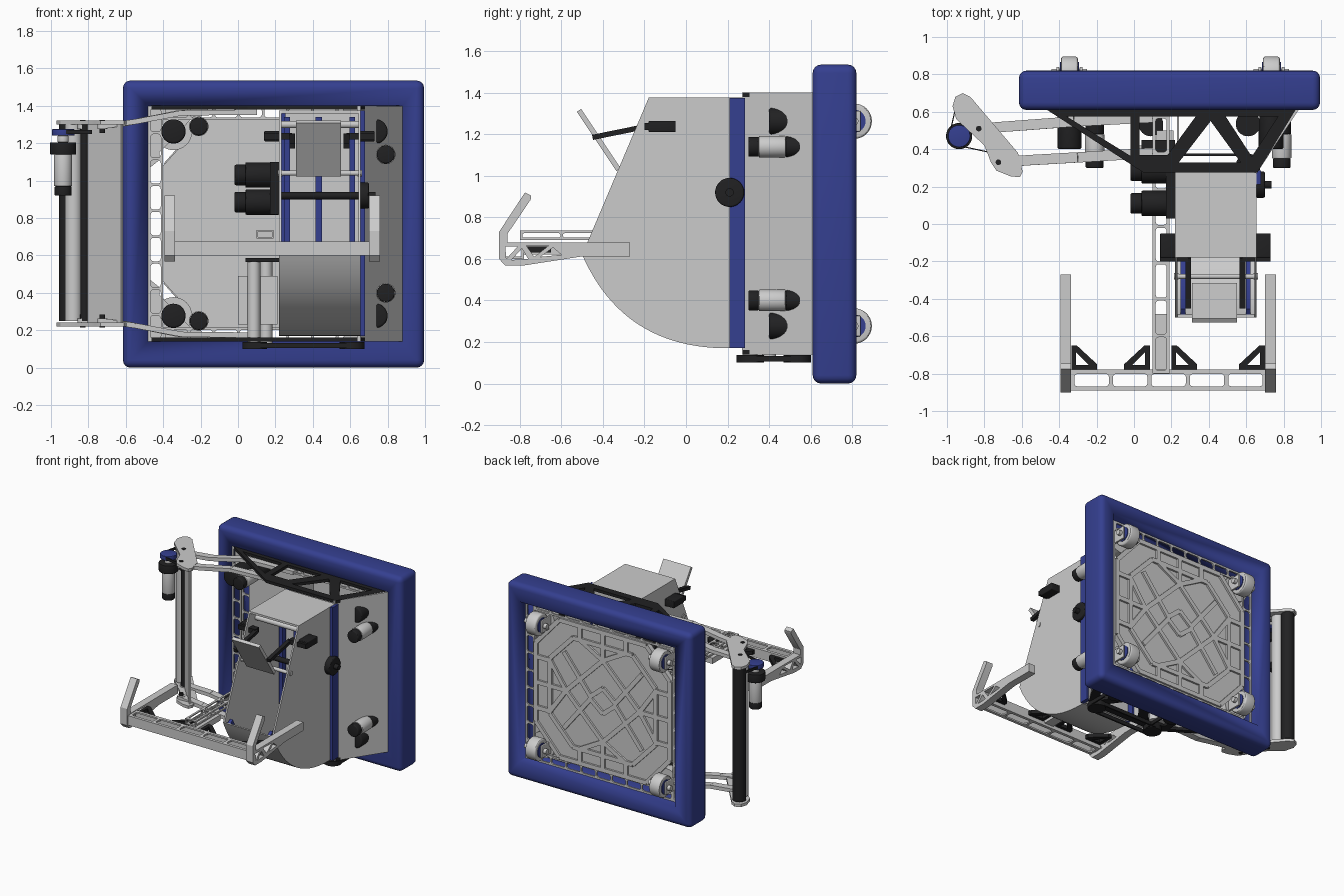
import bpy, bmesh, math
from mathutils import Vector, Matrix

if "Cube" in bpy.data.objects:
    bpy.data.objects.remove(bpy.data.objects["Cube"])

def material(name, col):
    m = bpy.data.materials.new(name)
    m.diffuse_color = (*col, 1)
    m.use_nodes = True
    m.node_tree.nodes["Principled BSDF"].inputs["Base Color"].default_value = m.diffuse_color
    return m
BLUE, BLACK = material("blue", (0.035, 0.05, 0.28)), material("black", (0.015, 0.015, 0.016))

def finish(name, bm, mat=None):
    bmesh.ops.recalc_face_normals(bm, faces=bm.faces)
    me = bpy.data.meshes.new(name)
    bm.to_mesh(me)
    bm.free()
    me.polygons.foreach_set("use_smooth", [True]*len(me.polygons))
    me.set_sharp_from_angle(angle=math.radians(30))
    if mat:
        me.materials.append(mat)
    ob = bpy.data.objects.new(name, me)
    bpy.context.collection.objects.link(ob)
    return ob

def box(name, x0, x1, y0, y1, z0, z1, mat=None, bev=0):
    bm = bmesh.new()
    bmesh.ops.create_cube(bm, size=1, matrix=Matrix.Translation(((x0+x1)/2, (y0+y1)/2, (z0+z1)/2))
                          @ Matrix.Diagonal((x1-x0, y1-y0, z1-z0, 1)))
    if bev:
        bmesh.ops.bevel(bm, geom=bm.edges[:], offset=bev, segments=4, affect='EDGES', profile=0.5)
    return finish(name, bm, mat)

def beam(name, p, q, w, h, mat=None, side=(0, 1, 0)):
    # box from p to q, w wide along the side direction, h the other way
    p, q = Vector(p), Vector(q)
    n = (q-p).cross(Vector(side)).normalized()
    s = n.cross((q-p).normalized())
    bm = bmesh.new()
    rot = Matrix((q-p, s*w, n*h)).transposed().to_4x4()
    bmesh.ops.create_cube(bm, size=1, matrix=Matrix.Translation((p+q)/2) @ rot)
    return finish(name, bm, mat)

def rod(name, p, q, r, mat=None, bev=0):
    p, q = Vector(p), Vector(q)
    bm = bmesh.new()
    m = Matrix.Translation((p+q)/2) @ (q-p).to_track_quat('Z', 'Y').to_matrix().to_4x4()
    bmesh.ops.create_cone(bm, cap_ends=True, segments=32, radius1=r, radius2=r, depth=(q-p).length, matrix=m)
    if bev:
        rim = [e for e in bm.edges if any(len(f.verts) > 4 for f in e.link_faces)]
        bmesh.ops.bevel(bm, geom=rim, offset=bev, segments=3, affect='EDGES', profile=0.5)
    return finish(name, bm, mat)

def plate(name, loops, plane, at, t, mat=None):
    # flat outline with holes, thickness t centred at `at` on the plane normal
    bm = bmesh.new()
    for lp in loops:
        vs = [bm.verts.new((a, b, at-t/2)) for a, b in lp]
        for i in range(len(vs)):
            bm.edges.new((vs[i-1], vs[i]))
    bmesh.ops.triangle_fill(bm, edges=bm.edges[:], use_beauty=True, normal=(0, 0, 1))
    new = bmesh.ops.extrude_face_region(bm, geom=bm.faces[:], use_keep_orig=True)['geom']
    bmesh.ops.translate(bm, vec=(0, 0, t), verts=[v for v in new if isinstance(v, bmesh.types.BMVert)])
    for v in bm.verts:
        a, b, c = v.co
        v.co = {'XY': (a, b, c), 'XZ': (a, c, b), 'YZ': (c, a, b)}[plane]
    return finish(name, bm, mat)

def rrect(a0, b0, a1, b1, r):
    return [(cx + r*math.cos(math.radians(s+k*30)), cy + r*math.sin(math.radians(s+k*30)))
            for cx, cy, s in ((a1-r, b1-r, 0), (a0+r, b1-r, 90), (a0+r, b0+r, 180), (a1-r, b0+r, 270))
            for k in range(4)]

def slotted(name, a0, b0, a1, b1, n, m, plane, at, t):
    # bar with n rounded slots along its longer side
    loops = [[(a0, b0), (a1, b0), (a1, b1), (a0, b1)]]
    wide = a1-a0 > b1-b0
    lo, hi = (a0, a1) if wide else (b0, b1)
    for i in range(n):
        s, e = lo+m+i*(hi-lo-m)/n, lo+(i+1)*(hi-lo-m)/n
        c = (s, b0+m, e, b1-m) if wide else (a0+m, s, a1-m, e)
        loops.append(rrect(*c, min(0.015, (min(b1-b0, a1-a0)-2*m)*0.45)))
    return plate(name, loops, plane, at, t)

ZC = 0.77
# bumper ring
bumper = box("bumper", -0.615, 0.995, 0.61, 0.82, 0, 1.535, BLUE, 0.04)
cutter = box("bumper_cutter", -0.48, 0.88, 0.5, 0.9, 0.14, 1.4, BLUE)
cutter.hide_render = True
cut = bumper.modifiers.new("opening", 'BOOLEAN')
cut.operation, cut.object = 'DIFFERENCE', cutter
bpy.context.view_layer.objects.active = bumper
bpy.ops.object.modifier_apply(modifier="opening")
bpy.data.objects.remove(cutter)

# slotted frame rails and ribbed belly pan
for y in (0.615, 0.735):
    for x in (-0.48, 0.8):
        slotted("side_rail", x, 0.14, x+0.08, 1.4, 9, 0.013, 'XZ', y, 0.012)
    for z in (0.14, 1.325):
        slotted("cross_rail", -0.4, z, 0.8, z+0.075, 9, 0.013, 'XZ', y, 0.012)
plate("belly_pan", [[(-0.4, 0.46), (-0.18, 0.215), (0.58, 0.215), (0.8, 0.46), (0.8, 1.08),
                     (0.58, 1.325), (-0.18, 1.325), (-0.4, 1.08)]], 'XZ', 0.725, 0.03)
RIBS = [(.1, 0, .34, .3), (0, .1, .12, 0), (0, .32, .32, 0), (0, .55, 0, .32), (.32, 0, .6, 0), (.46, 0, .46, .22),
        (0, .43, .26, .43), (.46, .22, .26, .43), (.46, .2, .6, .2), (.2, .43, .2, .55),
        (.32, 0, .46, .2), (0, .32, .2, .43), (.585, 0, .585, .31), (0, .54, .38, .54), (.585, .31, .38, .54)]
for a, b, c, d in RIBS:
    for sx, sz in ((-1, -1), (-1, 1), (1, -1), (1, 1)):
        beam("pan_rib", (0.2+sx*a, 0.747, ZC+sz*b), (0.2+sx*c, 0.747, ZC+sz*d), 0.016, 0.034)

# corner drive modules: plate, turntable, wheel, two motors
MOD = [(.67, .3), (.67, .62), (.35, .62), (.4, .57), (.44, .57), (.62, .38), (.62, .34)]
for sx, sz in ((-1, -1), (-1, 1), (1, -1), (1, 1)):
    cx, cz = 0.195 + sx*0.54, ZC + sz*0.493
    plate("module_plate", [[(0.2+sx*a, ZC+sz*b) for a, b in MOD]], 'XZ', 0.65, 0.03)
    rod("turntable", (cx, 0.66, cz), (cx, 0.73, cz), 0.1)
    rod("wheel", (cx-0.045, 0.81, cz), (cx+0.045, 0.81, cz), 0.085, None, 0.012)
    rod("wheel_hub", (cx-0.05, 0.81, cz), (cx+0.05, 0.81, cz), 0.055, BLUE)
    for o in (-1, 1):
        box("wheel_fork", cx+o*0.062-0.008, cx+o*0.062+0.008, 0.72, 0.84, cz-0.05, cz+0.05, None, 0.005)
        rod("axle_cap", (cx+o*0.05, 0.81, cz), (cx+o*0.095, 0.81, cz), 0.02)
    rod("drive_motor", (cx, 0.40, cz), (cx, 0.65, cz), 0.065, BLACK, 0.012)
    mx, mz = (-0.21, ZC+sz*0.52) if sx < 0 else (0.79, ZC+sz*0.37)
    for y0, y1, r, m in ((0.3, 0.35, .048, BLACK), (0.35, 0.48, .052, None), (0.48, 0.64, .05, BLACK)):
        rod("steer_motor", (mx, y0, mz), (mx, y1, mz), r, m, 0.006)

# black truss plates at the top and bottom of the tower
TRI = [[(-.36, .575), (-.02, .575), (-.02, .365)], [(.03, .575), (.33, .575), (.18, .37), (.03, .37)],
       [(.24, .33), (.57, .33), (.41, .55)], [(.49, .575), (.77, .575), (.63, .36)]]
for z in (1.39, 0.15):
    plate("truss_plate", [[(-.48, .62), (.87, .62), (.66, .275), (.05, .275)]] + TRI, 'XY', z, 0.022, BLACK)
plate("angled_side_plate", [[(.655, .27), (.88, .61), (.865, .615), (.64, .275)]], 'XY', ZC, 1.26)

# hopper: side plates, curved floor, lid, back panel, posts
def arc(p0, p1, p2, n=24):
    return [tuple((1-t)**2*a + 2*t*(1-t)*b + t*t*c for a, b, c in zip(p0, p1, p2)) for t in (i/n for i in range(n+1))]
outer = arc((0.21, .17), (-0.3, .165), (-0.5, .62))
inner = arc((0.21, .184), (-0.29, .182), (-0.485, .62))
strip = arc((0.21, .21), (-0.26, .21), (-0.455, .64))
for x in (0.226, 0.65):
    plate("hopper_side", [outer + [(-0.18, 1.375), (0.21, 1.375)]], 'YZ', x, 0.012)
    rod("side_bolt", (x-0.012, -0.28, 1.04), (x+0.012, -0.28, 1.04), 0.018)
    box("hopper_post", x, x+0.028, 0.21, 0.285, 0.17, 1.375, BLUE)
plate("hopper_floor", [outer + inner[::-1]], 'YZ', 0.438, 0.42)
for x in (0.262, 0.61):
    plate("floor_belt", [inner + strip[::-1]], 'YZ', x, 0.025, BLUE)
    box("lift_belt", x-0.015, x+0.015, 0.16, 0.2, 0.2, 1.34, BLUE)
box("center_belt", 0.415, 0.45, 0.1, 0.2, 0.2, 1.34, BLUE)
box("inner_tower_wall", 0.229, 0.241, 0.21, 0.6, 0.17, 1.36)
box("hopper_lid", 0.22, 0.656, -0.18, 0.275, 1.36, 1.376)
box("hopper_back", 0.23, 0.65, 0.22, 0.235, 0.17, 1.37)
for y, z, r, m in ((-0.28, 1.04, .014, None), (0.08, 0.92, .02, BLACK), (-0.1, 1.3, .02, None), (0.1, 0.3, .03, BLACK)):
    rod("cross_shaft", (0.225, y, z), (0.65, y, z), r, m)
rod("side_knob", (0.65, 0.21, 0.92), (0.70, 0.21, 0.92), 0.07, BLACK, 0.008)
rod("knob_pin", (0.68, 0.21, 0.92), (0.735, 0.21, 0.92), 0.02, BLACK)

# tilting deflector with arms and side sensors
beam("deflector", (0.43, -0.515, 1.315), (0.43, -0.325, 1.03), 0.24, 0.025, None, (1, 0, 0))
for x, xa, xb in ((0.29, 0.14, 0.225), (0.58, 0.65, 0.73)):
    beam("deflector_arm", (x, -0.45, 1.185), (x, -0.18, 1.24), 0.03, 0.025, BLACK, (1, 0, 0))
    box("side_sensor", xa, xb, -0.18, -0.05, 1.21, 1.265, BLACK, 0.006)
    box("sensor_bracket", min(x, xa), max(x, xb), -0.2, -0.15, 1.22, 1.255, BLACK)

# lift motors on the left of the hopper
for y, z in ((0.11, 0.885), (0.285, 1.03)):
    rod("lift_motor", (0.04, y, z), (0.22, y, z), 0.068, BLACK, 0.006)
    rod("lift_motor_cap", (-0.02, y, z), (0.05, y, z), 0.055, BLACK, 0.01)
box("motor_mount", 0.17, 0.225, 0.03, 0.36, 0.82, 1.1, BLACK)

# vertical feed rollers and bottom belt drive
for x in (0.09, 0.61):
    for y in (0.31, 0.535):
        rod("drive_pulley", (x, y, 0.1), (x, y, 0.137), 0.066, BLACK)
    box("pulley_belt", x+0.055, x+0.066, 0.31, 0.535, 0.105, 0.133, BLACK)
for x, y in ((0.085, 0.31), (0.15, 0.4)):
    rod("feed_roller", (x, y, 0.13), (x, y, 0.58), 0.034)
for y in (0.25, 0.37):
    box("bottom_belt", 0.09, 0.61, y-0.006, y+0.006, 0.105, 0.133, BLACK)
box("feed_panel", 0.0, 0.05, 0.3, 0.42, 0.23, 0.49)
box("feed_guard", 0.12, 0.21, 0.33, 0.5, 0.23, 0.49)
box("feed_cap", 0.04, 0.22, 0.27, 0.45, 0.565, 0.585, BLACK)

# left intake: paired end plates and links, mirrored in height
LINK = [(-.97, .63), (-.955, .68), (-.915, .7), (-.875, .68), (-.62, .38), (-.595, .28), (-.61, .25),
        (-.66, .255), (-.735, .285), (-.765, .33), (-.8, .42), (-.95, .56)]
BARS = [[(-.83, .51, 1.29), (-.6, .527, 1.305), (-.32, .548, 1.362), (.1, .57, 1.366)],
        [(-.725, .33, 1.29), (-.55, .342, 1.315), (-.3, .356, 1.362), (.1, .38, 1.366)]]
for s in (1, -1):
    plate("intake_end_plate", [LINK], 'XY', ZC+s*0.54, 0.022)
    for bar in BARS:
        pts = [(x, y, ZC+s*(z-ZC)) for x, y, z in bar]
        for p, q in zip(pts, pts[1:]):
            beam("intake_link", p, q, 0.055, 0.028)
        x, y, z = pts[0]
        rod("link_end", (x, y, z-0.014), (x, y, z+0.014), 0.0275)
        rod("link_pin", (x, y, z-0.035), (x, y, z+0.035), 0.015, BLACK)
for n, x, y, r, m in (("roller", -.91, .635, .048, BLACK), ("tube", -.88, .56, .045, None), ("idler", -.82, .5, .022, BLACK)):
    rod("intake_"+n, (x, y, 0.25), (x, y, 1.3), r, m)
beam("intake_sheet", (-0.8, 0.49, ZC), (-0.62, 0.29, ZC), 1.06, 0.015, None, (0, 0, 1))
for z0, z1, r, m in ((.92, .97, .045, BLACK), (.97, 1.14, .048, None), (1.14, 1.205, .07, BLACK),
                     (1.205, 1.24, .03, None), (1.24, 1.275, .06, BLUE)):
    rod("intake_motor", (-0.935, 0.47, z0), (-0.935, 0.47, z1), r, m, 0.004)
for p, q in (((-.99, .46), (-.945, .66)), ((-.92, .415), (-.78, .385))):
    beam("intake_belt", (*p, 1.26), (*q, 1.26), 0.02, 0.006, BLACK, (0, 0, 1))

# front fork: hooked end arms, slotted crossbar, gussets, centre arm
HOOK = [(-.9, .6), (-.9, .73), (-.775, .92), (-.745, .905), (-.748, .885), (-.86, .72), (-.86, .68),
        (-.27, .68), (-.27, .612), (-.5, .612), (-.79, .567), (-.87, .567)]
HOLES = [[(-.87, .66), (-.81, .66), (-.865, .6)], [(-.79, .65), (-.76, .6), (-.84, .595)],
         [(-.77, .665), (-.66, .665), (-.73, .61)], [(-.64, .655), (-.6, .62), (-.7, .61)]]
for x in (-0.365, 0.73):
    plate("fork_end_arm", [HOOK] + HOLES, 'YZ', x, 0.058)
for z in (0.606, 0.669):
    slotted("crossbar_web", -0.34, -0.89, 0.71, -0.78, 5, 0.022, 'XY', z, 0.012)
for y in (-0.885, -0.785):
    box("crossbar_wall", -0.34, 0.71, y-0.006, y+0.006, 0.6, 0.675)
GUSSET = [[(0, -.78), (.138, -.78), (.138, -.75), (.03, -.65), (0, -.65)], [(.025, -.755), (.095, -.755), (.025, -.685)]]
for x, s in ((-0.335, 1), (0.085, -1), (0.2, 1), (0.7, -1)):
    plate("gusset", [[(x+s*a, b) for a, b in lp] for lp in GUSSET], 'XY', 0.645, 0.03, BLACK)
for z, x in ((0.694, 0.104), (0.732, 0.186)):
    slotted("center_arm_web", 0.1, -0.8, 0.19, 0.58, 7, 0.016, 'XY', z, 0.008)
    slotted("center_arm_wall", -0.8, 0.69, 0.58, 0.736, 7, 0.012, 'YZ', x, 0.008)
box("center_arm_base", 0.105, 0.185, -0.79, -0.48, 0.62, 0.665)
